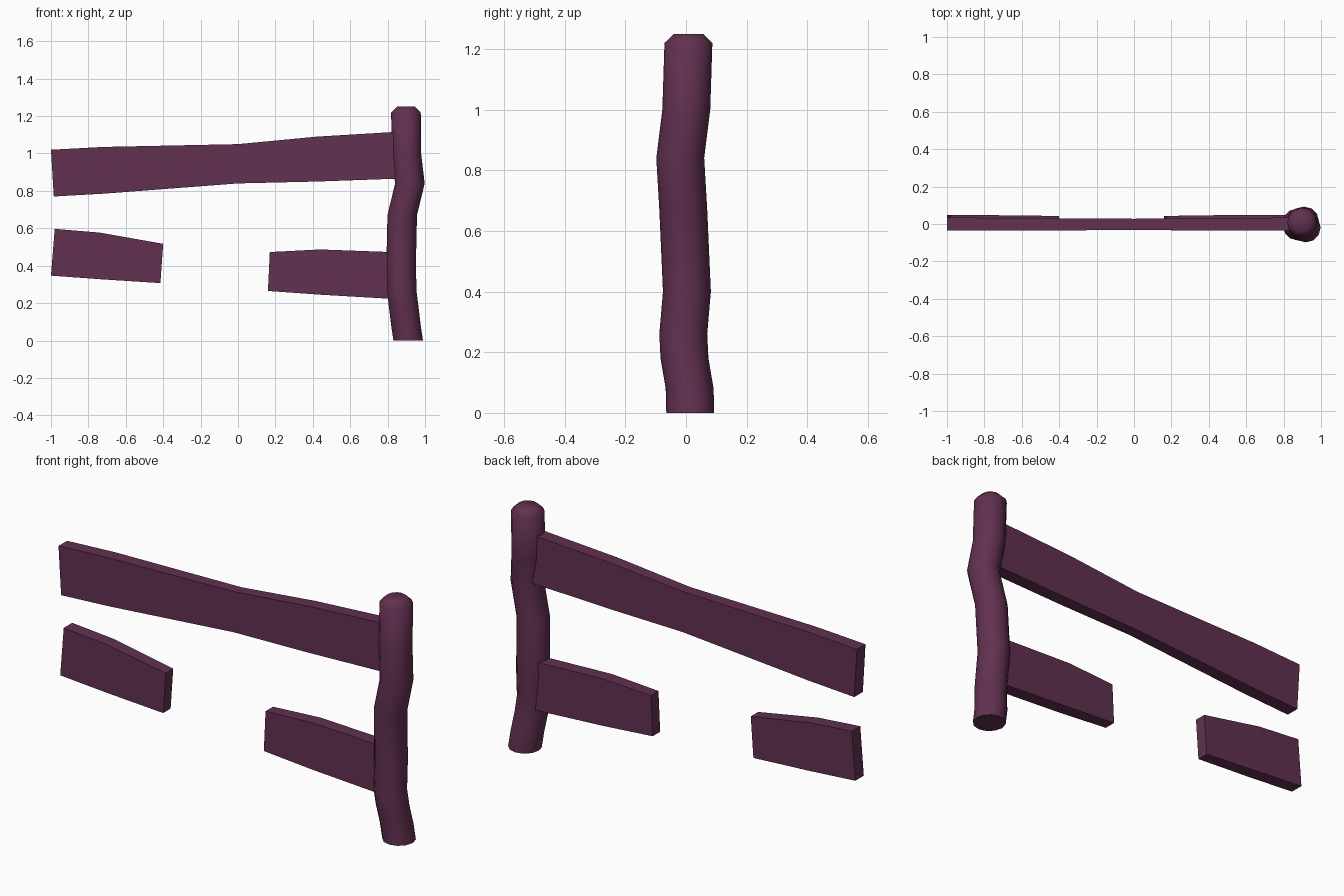
import bpy, bmesh
from math import cos, sin, pi

if "Cube" in bpy.data.objects:
    bpy.data.objects.remove(bpy.data.objects["Cube"])

mat = bpy.data.materials.new("plum_wood")
mat.diffuse_color = (0.12, 0.03, 0.08, 1)
mat.use_nodes = True
mat.node_tree.nodes["Principled BSDF"].inputs["Base Color"].default_value = mat.diffuse_color


def finish(bm, name):
    bmesh.ops.recalc_face_normals(bm, faces=bm.faces)
    me = bpy.data.meshes.new(name)
    bm.to_mesh(me)
    bm.free()
    ob = bpy.data.objects.new(name, me)
    bpy.context.collection.objects.link(ob)
    me.materials.append(mat)
    return ob


def loft(rings, name):
    """Skin a list of equal-length point rings and cap both ends."""
    bm = bmesh.new()
    vs = [[bm.verts.new(p) for p in ring] for ring in rings]
    n = len(vs[0])
    for a, b in zip(vs, vs[1:]):
        for i in range(n):
            j = (i + 1) % n
            bm.faces.new((a[i], a[j], b[j], b[i]))
    bm.faces.new(vs[0])
    bm.faces.new(vs[-1])
    return finish(bm, name)


def board(name, stations):
    """Station: x_top, z_top, x_bottom, z_bottom, y_front, y_back."""
    return loft([[(xt, f, zt), (xt, b, zt), (xb, b, zb), (xb, f, zb)]
                 for xt, zt, xb, zb, f, b in stations], name)


# Crooked round post: z, centre x, centre y, radius
path = [(0, .91, .014, .079), (.08, .898, .012, .079), (.18, .886, -.005, .079),
        (.26, .876, -.009, .079), (.40, .872, .003, .079), (.67, .878, -.009, .079),
        (.84, .919, -.019, .079), (1.0, .900, .001, .079), (1.22, .898, .008, .079),
        (1.25, .898, .008, .048)]
SIDES = 12
post = loft([[(x + r * cos(2 * pi * i / SIDES), y + r * sin(2 * pi * i / SIDES), z)
              for i in range(SIDES)] for z, x, y, r in path], "post")
bpy.context.view_layer.objects.active = post
post.select_set(True)
bpy.ops.object.shade_smooth_by_angle(angle=pi / 3)

# Long upper rail
board("upper_rail", [(-1, 1.02, -.985, .77, -.036, .034),
                     (-.72, 1.035, -.72, .785, -.036, .033),
                     (0, 1.05, 0, .84, -.032, .028),
                     (.42, 1.09, .42, .85, -.035, .032),
                     (.87, 1.117, .87, .866, -.036, .034)])

# Two halves of the broken lower rail
board("lower_rail_left", [(-.98, .597, -1, .347, -.022, .047),
                          (-.74, .577, -.74, .328, -.022, .047),
                          (-.40, .517, -.415, .307, -.018, .043)])
board("lower_rail_right", [(.17, .473, .16, .265, -.018, .043),
                           (.44, .487, .44, .245, -.022, .047),
                           (.87, .471, .87, .22, -.022, .047)])
